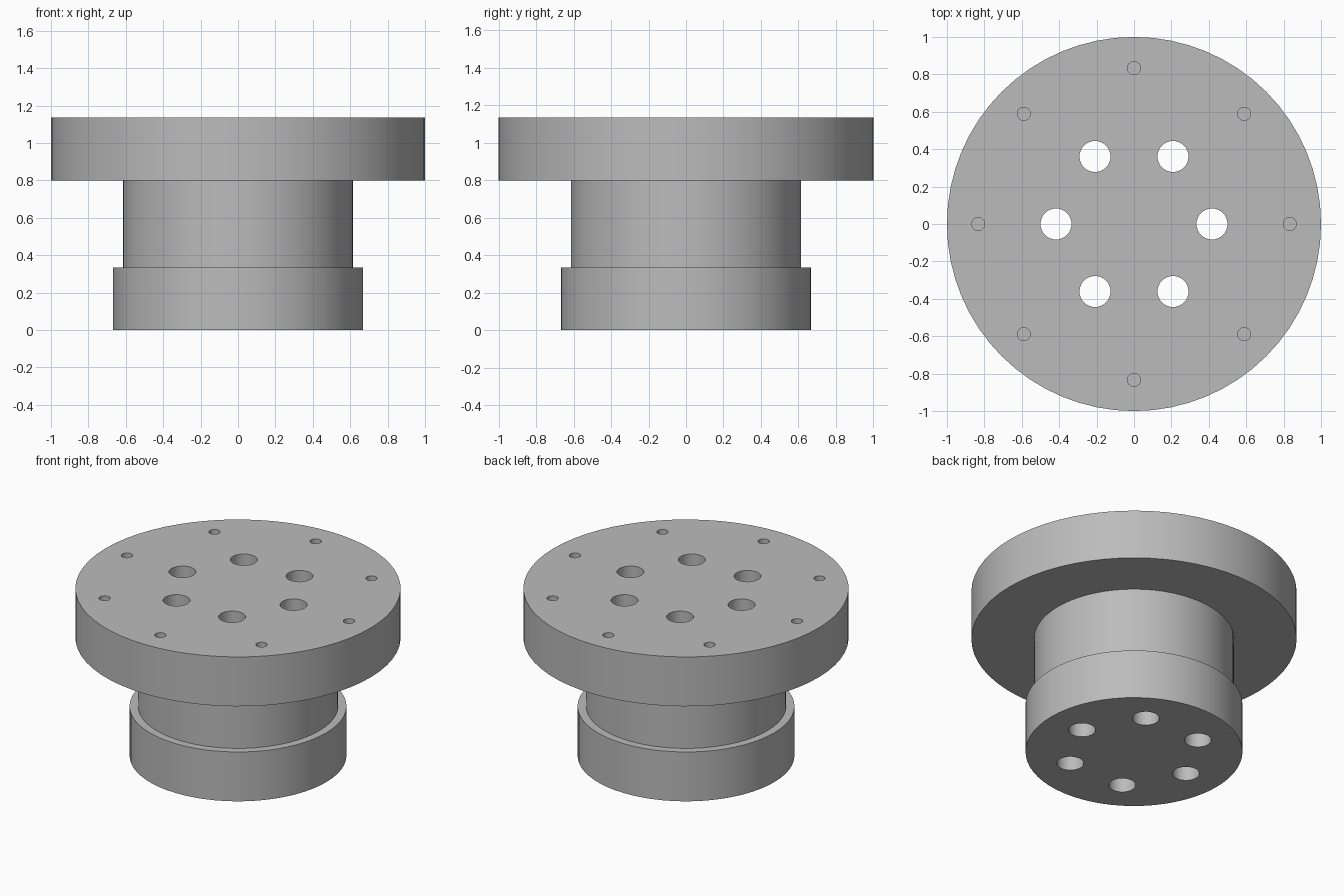
import bpy, bmesh
from math import cos, sin, pi, radians

cube = bpy.data.objects.get("Cube")
if cube:
    bpy.data.objects.remove(cube, do_unlink=True)

grey = bpy.data.materials.new("machined grey")
grey.use_nodes = True
colour = (0.5, 0.5, 0.5, 1)
grey.diffuse_color = colour
grey.node_tree.nodes["Principled BSDF"].inputs["Base Color"].default_value = colour


def add_object(name, bm):
    """Turn a bmesh into a linked grey object."""
    bmesh.ops.recalc_face_normals(bm, faces=bm.faces)
    mesh = bpy.data.meshes.new(name)
    bm.to_mesh(mesh)
    bm.free()
    mesh.materials.append(grey)
    obj = bpy.data.objects.new(name, mesh)
    bpy.context.collection.objects.link(obj)
    return obj


def add_turned(bm, profile, sides, x=0, y=0):
    """Stack rings of (radius, height) and cap both ends."""
    rings = [[bm.verts.new((x + r * cos(2 * pi * i / sides),
                            y + r * sin(2 * pi * i / sides), z))
              for i in range(sides)] for r, z in profile]
    for low, high in zip(rings, rings[1:]):
        for i in range(sides):
            j = (i + 1) % sides
            bm.faces.new((low[i], low[j], high[j], high[i]))
    bm.faces.new(rings[0][::-1])
    bm.faces.new(rings[-1])


def add_drills(bm, count, circle, radius, bottom, top):
    """Ring of cylindrical cutters."""
    for i in range(count):
        a = 2 * pi * i / count
        add_turned(bm, [(radius, bottom), (radius, top)], 32,
                   circle * cos(a), circle * sin(a))


# Stepped body: base collar, neck and wide flange
HEIGHT = 1.135
bm = bmesh.new()
add_turned(bm, [(0.667, 0), (0.667, 0.335), (0.615, 0.335),
                (0.615, 0.8), (1, 0.8), (1, HEIGHT)], 64)
body = add_object("flanged_hub", bm)

# Six through bores and eight blind bolt holes
bm = bmesh.new()
add_drills(bm, 6, 0.417, 0.083, -0.1, HEIGHT + 0.1)
add_drills(bm, 8, 0.833, 0.035, HEIGHT - 0.2, HEIGHT + 0.1)
drills = add_object("hole_cutters", bm)
drills.hide_render = True

cut = body.modifiers.new("holes", 'BOOLEAN')
cut.operation = 'DIFFERENCE'
cut.solver = 'EXACT'
cut.object = drills

bpy.ops.object.select_all(action='DESELECT')
body.select_set(True)
bpy.context.view_layer.objects.active = body
bpy.ops.object.modifier_apply(modifier=cut.name)
bpy.data.objects.remove(drills, do_unlink=True)
bpy.ops.object.shade_smooth_by_angle(angle=radians(30))
